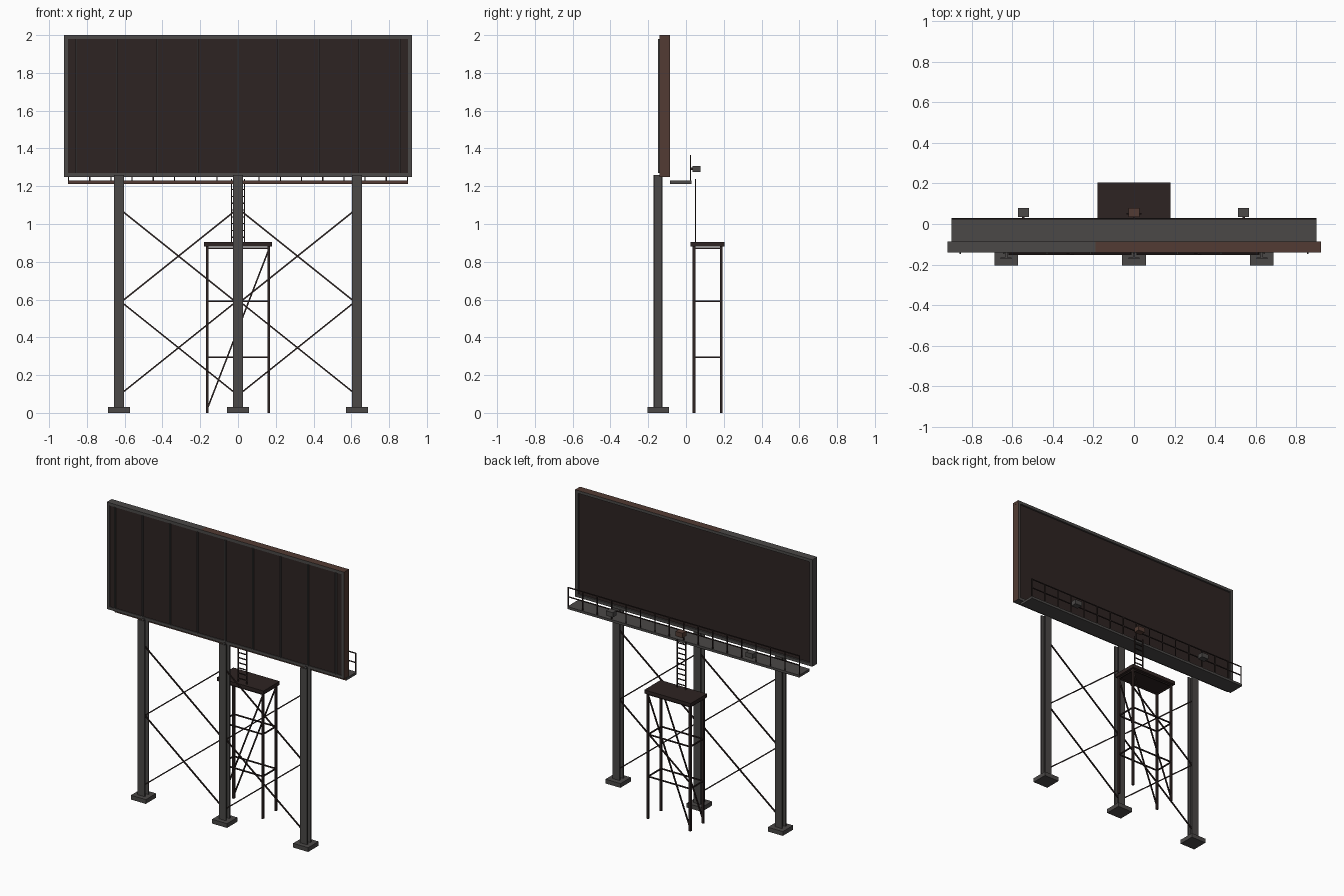
import bpy
from mathutils import Vector

cube = bpy.data.objects.get("Cube")
if cube:
    bpy.data.objects.remove(cube, do_unlink=True)


def material(name, colour):
    m = bpy.data.materials.new(name)
    m.use_nodes = True
    m.diffuse_color = (*colour, 1)
    m.node_tree.nodes["Principled BSDF"].inputs["Base Color"].default_value = (*colour, 1)
    return m


steel = material("grey_steel", (0.069, 0.065, 0.063))
rust = material("rusty_brown", (0.084, 0.044, 0.033))
dark = material("dark_brown", (0.027, 0.017, 0.016))


def box(name, x, y, z, mat, rust_side=None):
    """Box from ranges; rust_side is a direction whose face turns rusty."""
    verts = [(a, b, c) for a in x for b in y for c in z]
    faces = [(0, 1, 3, 2), (4, 6, 7, 5), (0, 4, 5, 1), (2, 3, 7, 6), (0, 2, 6, 4), (1, 5, 7, 3)]
    mesh = bpy.data.meshes.new(name)
    mesh.from_pydata(verts, [], faces)
    mesh.materials.append(mat)
    if rust_side:
        mesh.materials.append(rust)
        for p in mesh.polygons:
            p.material_index = int(p.normal.dot(Vector(rust_side)) > 0.9)
    ob = bpy.data.objects.new(name, mesh)
    bpy.context.collection.objects.link(ob)
    return ob


def bar(name, a, b, size, mat=dark):
    """Square bar between two points."""
    a, b = Vector(a), Vector(b)
    h, half = size / 2, (b - a).length / 2
    ob = box(name, (-h, h), (-h, h), (-half, half), mat)
    ob.rotation_mode = "QUATERNION"
    ob.rotation_quaternion = (b - a).to_track_quat("Z", "Y")
    ob.location = (a + b) / 2
    return ob


# Sign panel and its frame
W, LOW, HIGH, RIM = 0.92, 1.25, 2.0, 0.02
DEPTH = (-0.14, -0.086)
box("sign_panel", (-W + RIM, W - RIM), (-0.135, -0.098), (LOW + RIM, HIGH - RIM), dark)
box("frame_right", (-W, -W + RIM), DEPTH, (LOW, HIGH - RIM), steel)
box("frame_left", (W - RIM, W), DEPTH, (LOW, HIGH - RIM), steel, (1, 0, 0))
box("frame_top_right", (-W, -0.19), DEPTH, (HIGH - RIM, HIGH), steel)
box("frame_top_left", (-0.19, W), DEPTH, (HIGH - RIM, HIGH), steel, (0, 0, 1))
box("frame_corner_cap", (W, W + 0.001), DEPTH, (HIGH - RIM, HIGH), rust)
box("frame_bottom", (-W + RIM, W - RIM), DEPTH, (LOW, LOW + RIM), steel)
for i in range(9):
    x = (i - 4) * 0.2143
    box("panel_rib", (x - 0.004, x + 0.004), (-0.147, -0.134), (LOW + RIM, HIGH - RIM), steel)

# Steel posts with H section on square feet
POSTS = (-0.63, 0, 0.63)
for x in POSTS:
    box("post_foot", (x - 0.058, x + 0.058), (-0.205, -0.09), (0, 0.03), steel)
    for y in (-0.173, -0.133):
        box("post_flange", (x - 0.027, x + 0.027), (y, y + 0.009), (0.03, 1.26), steel)
    box("post_web", (x - 0.006, x + 0.006), (-0.164, -0.133), (0.03, 1.26), steel)

# Crossed braces between the posts
for left, right in zip(POSTS, POSTS[1:]):
    for low, high in ((0.105, 0.585), (0.59, 1.07)):
        for za, zb, y in ((low, high, -0.144), (high, low, -0.15)):
            bar("cross_brace", (left + 0.015, y, za), (right - 0.015, y, zb), 0.008)

# Walkway with railing
L = 0.9
RAIL_Y = 0.024
box("walkway", (-L, L), (-0.086, 0.03), (1.213, 1.23), steel, (0, -1, 0))
for z in (1.297, 1.362):
    bar("railing_bar", (-L, RAIL_Y, z), (L, RAIL_Y, z), 0.006)
for i in range(17):
    x = -L + 0.003 + i * (2 * L - 0.006) / 16
    bar("railing_post", (x, RAIL_Y, 1.23), (x, RAIL_Y, 1.362), 0.006)

# Lamps on the railing
for x in (-0.545, 0, 0.54):
    box("lamp", (x - 0.027, x + 0.027), (0.035, 0.078), (1.275, 1.308), rust if x == 0 else steel)
    bar("lamp_bracket", (x, RAIL_Y, 1.292), (x, 0.036, 1.292), 0.012)

# Ladder from the tower to the walkway
for x in (-0.034, 0.034):
    bar("ladder_rail", (x, 0.05, 0.9), (x, 0.05, 1.237), 0.007)
for i in range(9):
    z = 0.93 + i * 0.036
    bar("ladder_rung", (-0.034, 0.05, z), (0.034, 0.05, z), 0.006)

# Service tower
TX, TY = 0.163, (0.042, 0.186)
box("tower_deck", (-0.18, 0.18), (0.025, 0.205), (0.88, 0.905), dark)
for x in (-TX, TX):
    for y in TY:
        bar("tower_leg", (x, y, 0), (x, y, 0.885), 0.014)
for z in (0.295, 0.59, 0.872):
    for y in TY:
        bar("tower_rail", (-TX, y, z), (TX, y, z), 0.008)
    for x in (-TX, TX):
        bar("tower_side_rail", (x, TY[0], z), (x, TY[1], z), 0.008)
for y in TY:
    bar("tower_diagonal", (-TX, y, 0.02), (TX, y, 0.865), 0.008)
